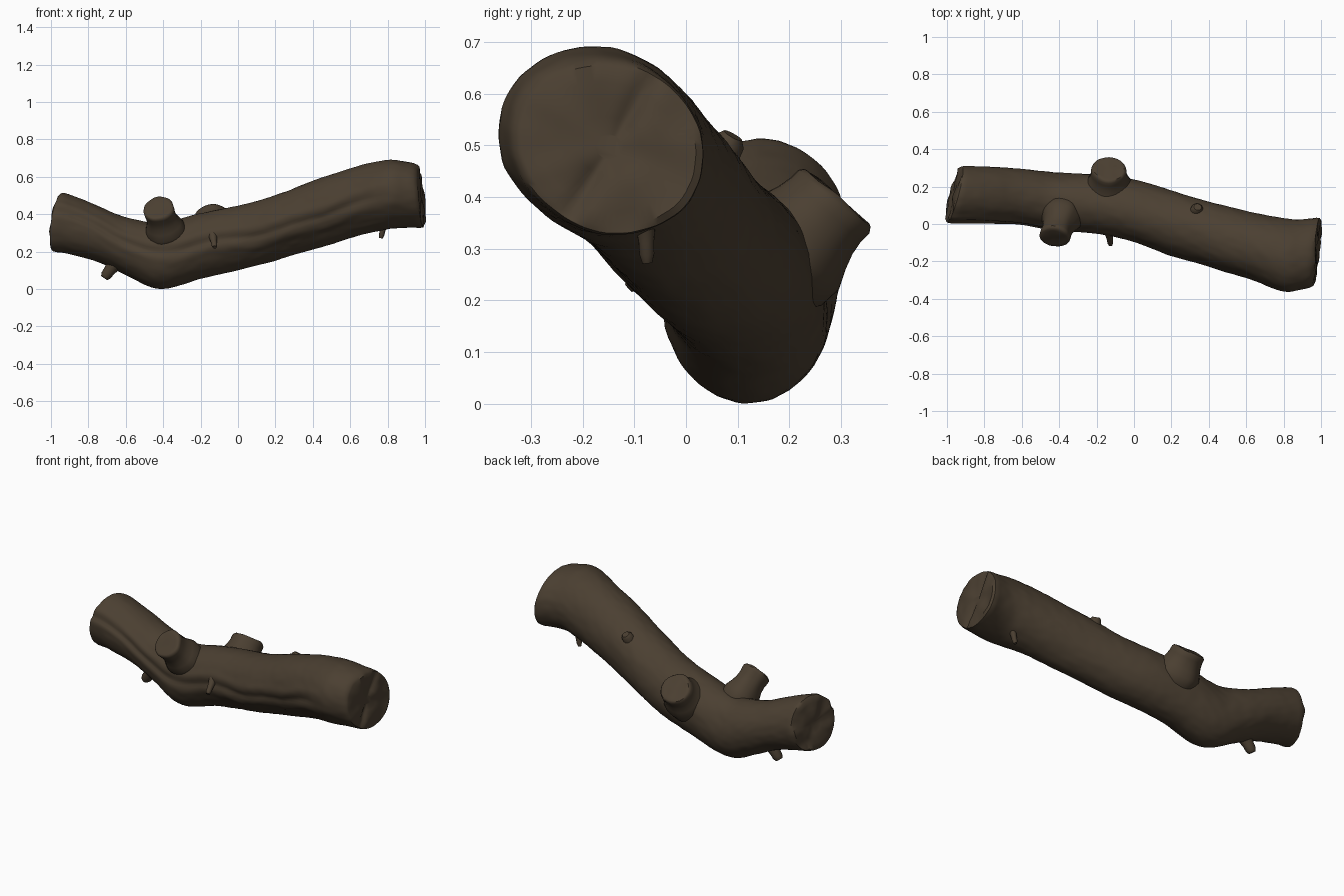
import bpy, bmesh, math
from mathutils import Vector, noise

cube = bpy.data.objects.get("Cube")
if cube:
    bpy.data.objects.remove(cube)

bark = bpy.data.materials.new("dark brown bark")
bark.use_nodes = True
colour = (0.070, 0.050, 0.031, 1)
bark.diffuse_color = colour
shader = bark.node_tree.nodes["Principled BSDF"]
shader.inputs["Base Color"].default_value = colour
shader.inputs["Roughness"].default_value = 0.9

# Log outline: x, back y, front y, top z, bottom z
OUTLINE = [
    (-1.0, .31, .005, .525, .195), (-.93, .31, .005, .515, .19), (-.75, .305, .005, .445, .145),
    (-.6, .295, 0, .385, .075), (-.42, .275, -.035, .355, 0), (-.2, .265, -.05, .405, .055),
    (0, .235, -.095, .445, .10), (.2, .18, -.165, .50, .15), (.4, .12, -.225, .58, .21),
    (.6, .07, -.285, .645, .27), (.8, .03, -.362, .69, .32), (.9, .025, -.352, .68, .33),
    (1.0, .04, -.325, .66, .325)]


def outline_at(x):
    """Smoothly interpolated outline at x (Catmull-Rom style tangents)."""
    n = len(OUTLINE)
    i = 0
    while i < n - 2 and x > OUTLINE[i + 1][0]:
        i += 1
    p0, p1, p2, p3 = (OUTLINE[min(max(i + k, 0), n - 1)] for k in (-1, 0, 1, 2))
    h = p2[0] - p1[0]
    t = min(max((x - p1[0]) / h, 0), 1)
    out = []
    for c in range(1, 5):
        m1 = (p2[c] - p0[c]) / (p2[0] - p0[0]) * h
        m2 = (p3[c] - p1[c]) / (p3[0] - p1[0]) * h
        out.append((2*t**3 - 3*t**2 + 1) * p1[c] + (t**3 - 2*t**2 + t) * m1
                   + (3*t**2 - 2*t**3) * p2[c] + (t**3 - t**2) * m2)
    return out


def bump(value, width):
    return math.exp(-(value / width) ** 2)


def bark_relief(x, a):
    """Relative radius change: soft lumps, long front ridges, a groove."""
    wave = 0.12 * math.sin(4 * x) + 0.04 * math.sin(17 * x) - max(0, -0.5 - x)
    fade = 1 / (1 + math.exp((x - 0.72) * 25))
    front = math.pi
    r = 0.04 * fade * bump(a - front + 0.25 - wave, 0.13)
    r -= 0.05 * fade * bump(a - front - 0.03 - wave, 0.09)
    r += 0.03 * fade * bump(a - front - 0.32 - wave * 1.5, 0.16)
    # Flattened lower front of the long arm
    r -= 0.12 * bump(a - front - 0.8, 0.5) * bump(x - 0.38, 0.4)
    p = Vector((x * 5, math.cos(a) * 1.3, math.sin(a) * 1.3))
    return r + 0.022 * noise.noise(p) + 0.012 * noise.noise(p * 4)


def finish(bm, name, angle=40):
    bmesh.ops.recalc_face_normals(bm, faces=bm.faces)
    mesh = bpy.data.meshes.new(name)
    bm.to_mesh(mesh)
    bm.free()
    obj = bpy.data.objects.new(name, mesh)
    bpy.context.collection.objects.link(obj)
    mesh.materials.append(bark)
    bpy.ops.object.select_all(action="DESELECT")
    obj.select_set(True)
    bpy.context.view_layer.objects.active = obj
    bpy.ops.object.shade_smooth_by_angle(angle=math.radians(angle))


def skin(bm, rings):
    """Bridge successive closed rings of vertices with quads."""
    for a, b in zip(rings, rings[1:]):
        for i in range(len(a)):
            j = (i + 1) % len(a)
            bm.faces.new((a[i], a[j], b[j], b[i]))


def cap(bm, ring, out, rough, crack=0):
    """Close a ring with shrinking, slightly uneven rings of cut wood."""
    centre = sum((v.co for v in ring), Vector()) / len(ring)
    rings = [ring]
    for s in (0.93, 0.75, 0.55, 0.35, 0.15):
        new = []
        for v in ring:
            p = centre + (v.co - centre) * s
            lift = rough * (0.5 + noise.noise(p * 14))
            d = p - centre
            lift -= crack * bump(d.y * 0.85 - d.z * 0.5, 0.018)
            new.append(bm.verts.new(p + out * lift))
        rings.append(new)
    skin(bm, rings)
    bm.faces.new(rings[-1])


# Main log: swept rings, with slanted saw cuts at the two ends
SIDES, STEPS = 80, 110
bm = bmesh.new()
rings = []
for k in range(STEPS + 1):
    t = k / STEPS
    x0 = -0.96 + 1.935 * t
    slant_y = 0.24 * (1 - t) ** 3 + 0.10 * t
    slant_z = 0.14 * (1 - t) ** 2 - 0.09 * t
    skew = 0.04 / (1 + math.exp(-(x0 + 0.2) * 12))
    ring = []
    for s in range(SIDES):
        a = math.tau * s / SIDES
        x = x0 + 0.165 * (slant_y * math.cos(a) + slant_z * math.sin(a))
        back, front, top, bottom = outline_at(x)
        r = 1 + bark_relief(x, a)
        if k in (0, STEPS):
            r *= 0.975
        ring.append(bm.verts.new((
            x, (back + front) / 2 + (back - front) / 2 * r * math.cos(a + skew),
            (top + bottom) / 2 + (top - bottom) / 2 * r * math.sin(a - skew))))
    rings.append(ring)
skin(bm, rings)
cap(bm, rings[0], Vector((-1, 0.24, 0.1)).normalized(), 0.014)
cap(bm, rings[-1], Vector((1, -0.1, 0.09)).normalized(), 0.012, 0.012)
finish(bm, "log_trunk")


def branch(name, base, tip, profile, facing=None, sides=32, rough=0.006):
    """Sawn branch: profile holds (fraction along, radius); facing tilts the cut."""
    base, tip = Vector(base), Vector(tip)
    axis = (tip - base).normalized()
    normal = Vector(facing).normalized() if facing else axis
    bm = bmesh.new()
    rings = []
    for f, radius in profile:
        direction = axis.lerp(normal, f).normalized()
        u = direction.cross(Vector((1, 0, 0.01))).normalized()
        w = direction.cross(u)
        centre = base.lerp(tip, f)
        ring = []
        for s in range(sides):
            a = math.tau * s / sides
            p = u * math.cos(a) + w * math.sin(a)
            r = radius * (1 + 0.08 * noise.noise(p * 1.5 + base * 9 + axis * f))
            ring.append(bm.verts.new(centre + p * r))
        rings.append(ring)
    skin(bm, rings)
    bm.faces.new(rings[0])
    cap(bm, rings[-1], normal, rough)
    finish(bm, name)


# Two thick sawn limbs with flared roots
branch("front_limb", (-.37, .09, .26), (-.425, -.07, .435),
       [(0, .085), (.2, .105), (.38, .108), (.52, .094), (.66, .083), (.8, .08), (.92, .083), (.97, .083), (1, .077)],
       (-.15, -.75, .65))
branch("back_limb", (-.135, .12, .225), (-.135, .293, .398),
       [(0, .08), (.3, .122), (.48, .125), (.62, .11), (.75, .099), (.87, .094), (.96, .094), (1, .087)],
       (0, .66, .75))

# Small broken twigs and knots
TWIG = [(0, 1.5), (.35, 1.15), (.6, .95), (.85, .9), (1, .65)]
for name, base, tip, radius in [
        ("under_twig", (-.65, .13, .15), (-.715, .13, .06), .032),
        ("front_twig", (-.135, -.04, .29), (-.125, -.11, .225), .017),
        ("right_spur", (.785, -.08, .37), (.765, -.075, .275), .016),
        ("top_knot", (.325, .055, .455), (.34, .09, .517), .034)]:
    branch(name, base, tip, [(f, r * radius) for f, r in TWIG], sides=14, rough=0.003)
